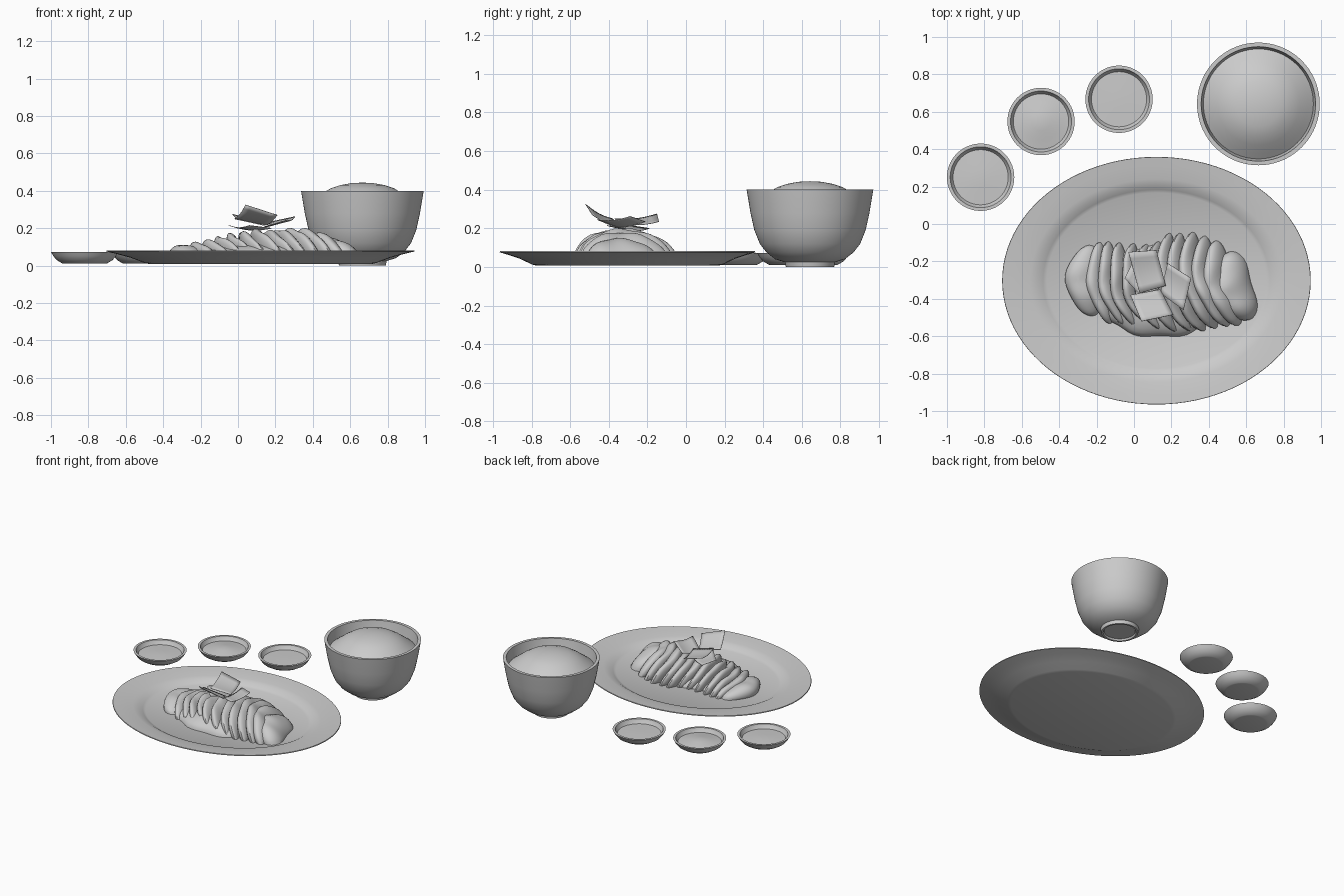
import bpy, bmesh, math
from mathutils import Matrix, Vector


def finish(name, bm, angle=40):
    bmesh.ops.recalc_face_normals(bm, faces=bm.faces)
    me = bpy.data.meshes.new(name)
    bm.to_mesh(me)
    bm.free()
    ob = bpy.data.objects.new(name, me)
    bpy.context.collection.objects.link(ob)
    bpy.ops.object.select_all(action='DESELECT')
    ob.select_set(True)
    bpy.context.view_layer.objects.active = ob
    bpy.ops.object.shade_smooth_by_angle(angle=math.radians(angle))
    return ob


def lathe(name, profile, center, sx=1, sy=1, n=72):
    """Revolve (radius, z) points around a vertical axis at center."""
    bm = bmesh.new()
    rings = []
    for r, z in profile:
        if r == 0:
            rings.append([bm.verts.new((center[0], center[1], z))])
        else:
            rings.append([bm.verts.new((center[0] + sx * r * math.cos(2 * math.pi * i / n),
                                        center[1] + sy * r * math.sin(2 * math.pi * i / n), z))
                          for i in range(n)])
    for a, b in zip(rings, rings[1:]):
        for i in range(n):
            j = (i + 1) % n
            if len(a) == 1:
                bm.faces.new((a[0], b[i], b[j]))
            elif len(b) == 1:
                bm.faces.new((a[i], a[j], b[0]))
            else:
                bm.faces.new((a[i], a[j], b[j], b[i]))
    return finish(name, bm)


# Oval plate with a wide rim and a sunken well
lathe("oval_plate", [(0, 0.008), (0.72, 0.008), (0.75, 0.014), (0.84, 0.042), (0.93, 0.062),
                     (1, 0.076), (0.998, 0.082), (0.93, 0.077), (0.82, 0.068), (0.77, 0.06),
                     (0.735, 0.045), (0.71, 0.036), (0, 0.034)], (0.12, -0.303), 0.825, 0.662, 96)

# Deep rice bowl with a foot ring
RICE = (0.665, 0.642)
lathe("rice_bowl", [(0, 0.012), (0.105, 0.012), (0.112, 0), (0.125, 0), (0.13, 0.025),
                    (0.18, 0.04), (0.225, 0.075), (0.26, 0.12), (0.288, 0.19), (0.308, 0.28),
                    (0.328, 0.4), (0.306, 0.4), (0.288, 0.29), (0.262, 0.19), (0.2, 0.09),
                    (0, 0.05)], RICE)

# Rounded heap of rice
lathe("rice", [(0, 0.444), (0.06, 0.441), (0.12, 0.43), (0.17, 0.413), (0.22, 0.382),
               (0.265, 0.348), (0.295, 0.325)], RICE)

# Three sauce dishes and their fillings
for i, (x, y, top) in enumerate([(-0.82, 0.25, 0.05), (-0.497, 0.548, 0.066), (-0.08, 0.667, 0.046)]):
    lathe(f"sauce_dish_{i+1}", [(0, 0.01), (0.11, 0.01), (0.12, 0.012), (0.15, 0.03), (0.168, 0.052),
                                (0.18, 0.073), (0.163, 0.073), (0.153, 0.05), (0.135, 0.028),
                                (0, 0.02)], (x, y), n=56)
    lathe(f"sauce_{i+1}", [(0, top), (0.05, top * 0.8 + 0.0085), (0.1, top * 0.35 + 0.028),
                           (0.154, 0.043)], (x, y), n=56)


# Cutlet slices: leaning, slightly curved lobes resting on the plate
def slice_(name, x, y, half_t, half_l, top, yaw, lean=0.35):
    bm = bmesh.new()
    bmesh.ops.create_uvsphere(bm, u_segments=32, v_segments=20, radius=1)
    base = 0.035
    rot = Matrix.Rotation(math.radians(yaw), 3, 'Z')
    for v in bm.verts:
        px, py, pz = v.co
        z = max(pz, -0.02)
        w = 0.006 * math.sin(5 * py + 9 * x)
        q = rot @ Vector((px * half_t + w + 0.035 * py * py - lean * (top - base) * z,
                          py * half_l, 0))
        ripple = 1 - 0.07 * math.sin(4 * py + 17 * x) ** 2
        v.co = (x + q.x, y + q.y, base + (top - base) * z * ripple)
    finish(name, bm)


slices = [
    (-0.265, -0.305, 0.095, 0.19, 0.115, 4),
    (-0.19, -0.32, 0.052, 0.22, 0.128, 8),
    (-0.125, -0.325, 0.048, 0.23, 0.143, 11),
    (-0.06, -0.335, 0.047, 0.235, 0.160, 12),
    (0.005, -0.325, 0.047, 0.22, 0.175, 10),
    (0.075, -0.345, 0.05, 0.235, 0.190, 10),
    (0.15, -0.345, 0.055, 0.25, 0.198, 13),
    (0.215, -0.32, 0.055, 0.27, 0.192, 14),
    (0.275, -0.32, 0.055, 0.27, 0.198, 15),
    (0.34, -0.31, 0.06, 0.265, 0.203, 15),
    (0.405, -0.315, 0.06, 0.25, 0.202, 16),
    (0.465, -0.325, 0.07, 0.235, 0.185, 16),
    (0.53, -0.34, 0.105, 0.19, 0.152, 16),
]
for i, s in enumerate(slices):
    slice_(f"cutlet_slice_{i+1}", *s)

# Low bed under the slices with a wavy edge
bm = bmesh.new()
bmesh.ops.create_uvsphere(bm, u_segments=64, v_segments=16, radius=1)
for v in bm.verts:
    a = math.atan2(v.co.y, v.co.x)
    k = 1 + 0.03 * math.sin(9 * a)
    v.co = (0.14 + v.co.x * 0.36 * k, -0.36 + v.co.y * 0.245 * k, 0.035 + max(v.co.z, -0.02) * 0.09)
finish("garnish_bed", bm)

# Thin square garnish sheets, each given by four corners and subdivided with a slight curl
sheets = [
    [(-0.03, -0.15, 0.275), (0.12, -0.14, 0.235), (0.17, -0.33, 0.225), (0.03, -0.37, 0.25)],
    [(0.18, -0.21, 0.235), (0.305, -0.29, 0.262), (0.265, -0.46, 0.245), (0.14, -0.37, 0.208)],
    [(-0.02, -0.38, 0.25), (0.14, -0.35, 0.215), (0.21, -0.485, 0.27), (0.04, -0.52, 0.325)],
    [(0.0, -0.19, 0.2), (-0.05, -0.29, 0.215), (0.06, -0.41, 0.215), (0.18, -0.3, 0.2)],
]
for i, corners in enumerate(sheets):
    a, b, c, d = map(Vector, corners)
    n = 6
    bm = bmesh.new()
    g = []
    for u in range(n + 1):
        row = []
        for w in range(n + 1):
            s, t = u / n, w / n
            p = a.lerp(b, s).lerp(d.lerp(c, s), t)
            p.z -= 0.012 * math.sin(math.pi * t)
            row.append(bm.verts.new(p))
        g.append(row)
    for u in range(n):
        for w in range(n):
            bm.faces.new((g[u][w], g[u + 1][w], g[u + 1][w + 1], g[u][w + 1]))
    ob = finish(f"garnish_sheet_{i+1}", bm)
    mod = ob.modifiers.new("thickness", 'SOLIDIFY')
    mod.thickness = 0.003
    mod.offset = 0
